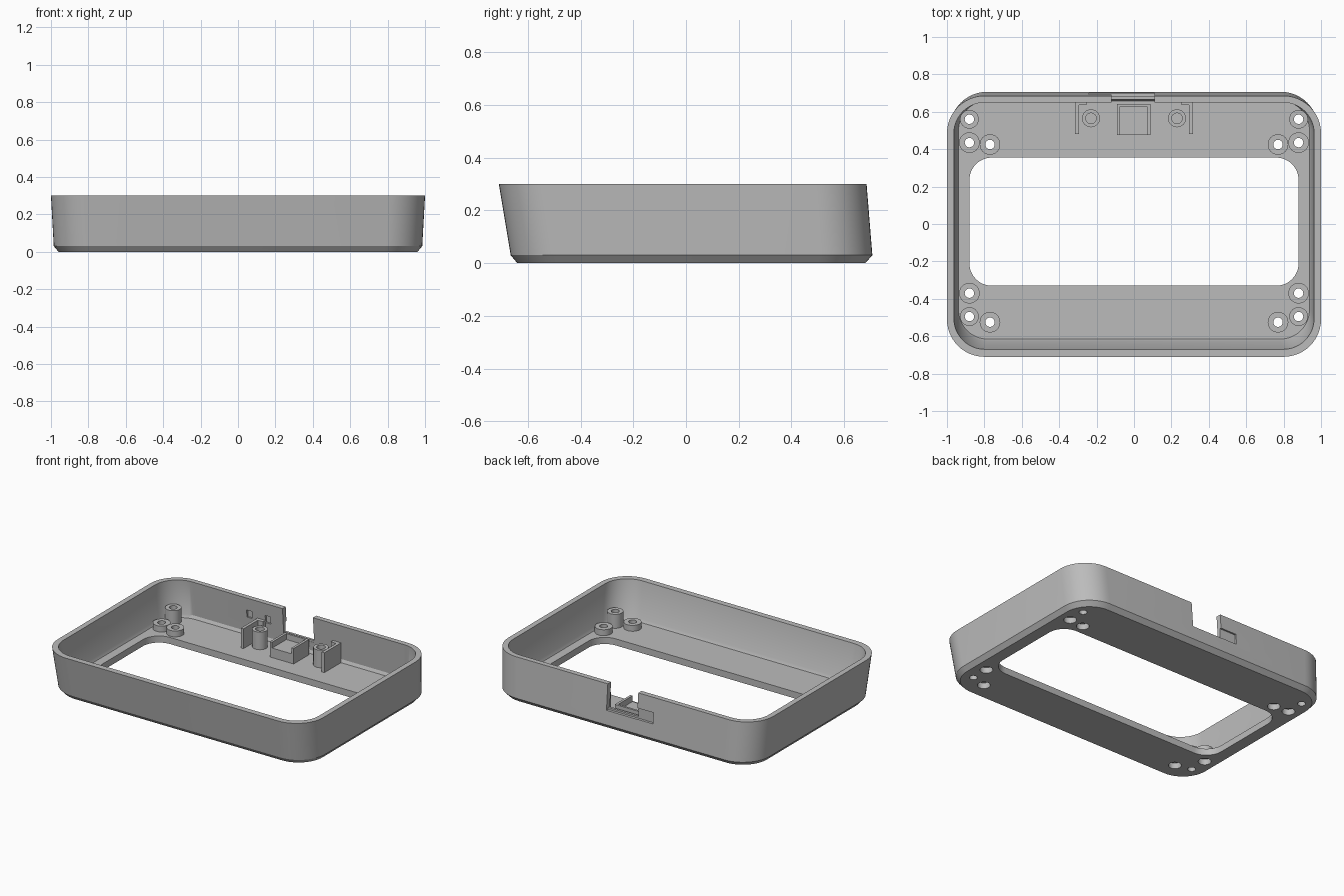
import bpy, bmesh, math

cube = bpy.data.objects.get("Cube")
if cube:
    bpy.data.objects.remove(cube, do_unlink=True)

grey = bpy.data.materials.new("plain grey")
grey.use_nodes = True
colour = (0.5, 0.5, 0.5, 1)
grey.diffuse_color = colour
grey.node_tree.nodes["Principled BSDF"].inputs["Base Color"].default_value = colour

FLOOR = 0.045


def finish(name, bm):
    bmesh.ops.recalc_face_normals(bm, faces=bm.faces[:])
    mesh = bpy.data.meshes.new(name)
    bm.to_mesh(mesh)
    bm.free()
    ob = bpy.data.objects.new(name, mesh)
    bpy.context.collection.objects.link(ob)
    mesh.materials.append(grey)
    return ob


def rounded_loop(bm, half_x, y0, y1, r, z, steps=12):
    """Rounded rectangle of vertices at height z."""
    verts = []
    corners = [(half_x - r, y1 - r), (r - half_x, y1 - r),
               (r - half_x, y0 + r), (half_x - r, y0 + r)]
    for i, (cx, cy) in enumerate(corners):
        for s in range(steps + 1):
            a = math.pi / 2 * (i + s / steps)
            verts.append(bm.verts.new((cx + r * math.cos(a), cy + r * math.sin(a), z)))
    return verts


def bridge(bm, loops):
    """Join successive closed loops, and the last one to the first."""
    n = len(loops[0])
    for a, b in zip(loops, loops[1:] + loops[:1]):
        for i in range(n):
            j = (i + 1) % n
            bm.faces.new((a[i], a[j], b[j], b[i]))


def box(name, x0, x1, y0, y1, z0, z1):
    bm = bmesh.new()
    bmesh.ops.create_cube(bm, size=1)
    for v in bm.verts:
        v.co = ((x0 + x1) / 2 + v.co.x * (x1 - x0),
                (y0 + y1) / 2 + v.co.y * (y1 - y0),
                (z0 + z1) / 2 + v.co.z * (z1 - z0))
    return finish(name, bm)


def tube(name, x, y, outer, inner, z0, z1, n=32):
    bm = bmesh.new()
    loops = []
    for r, z in ((outer, z0), (outer, z1), (inner, z1), (inner, z0)):
        loops.append([bm.verts.new((x + r * math.cos(math.tau * i / n),
                                    y + r * math.sin(math.tau * i / n), z))
                      for i in range(n)])
    bridge(bm, loops)
    return finish(name, bm)


def cut(target, cutter):
    cutter.hide_render = True
    mod = target.modifiers.new("cut", 'BOOLEAN')
    mod.operation = 'DIFFERENCE'
    mod.solver = 'EXACT'
    mod.object = cutter
    bpy.context.view_layer.objects.active = target
    bpy.ops.object.modifier_apply(modifier=mod.name)
    bpy.data.objects.remove(cutter, do_unlink=True)


def drill(target, x, y, r):
    bm = bmesh.new()
    bmesh.ops.create_cone(bm, cap_ends=True, segments=32, radius1=r, radius2=r, depth=0.2)
    bmesh.ops.translate(bm, verts=bm.verts[:], vec=(x, y, 0))
    cut(target, finish("drill", bm))


# Sloped tray wall with chamfered foot, floor and window opening
bm = bmesh.new()
bridge(bm, [rounded_loop(bm, *p) for p in (
    (0.96, -0.64, 0.68, 0.18, 0),
    (0.985, -0.665, 0.707, 0.2, 0.03),
    (1.0, -0.71, 0.685, 0.2, 0.3),
    (0.963, -0.67, 0.65, 0.165, 0.3),
    (0.948, -0.627, 0.668, 0.165, 0.065),
    (0.938, -0.615, 0.658, 0.155, FLOOR),
    (0.88, -0.33, 0.355, 0.12, FLOOR),
    (0.88, -0.33, 0.355, 0.12, 0))])
tray = finish("tray_shell", bm)

# Connector notch, outside recess and two small inside pockets in the back wall
cut(tray, box("notch", -0.12, 0.11, 0.6, 0.8, 0.125, 0.4))
cut(tray, box("recess", -0.24, 0.105, 0.682, 0.8, 0.126, 0.2))
for x in (-0.375, -0.235):
    cut(tray, box("pocket", x - 0.02, x + 0.02, 0.6, 0.672, 0.165, 0.215))

# Screw posts and counterbored bosses in each corner
for side, s in (("left", 1), ("right", -1)):
    for end, tall, low_a, low_b in (
            ("back", (0.88, 0.56), (0.88, 0.435), (0.77, 0.425)),
            ("front", (0.88, -0.495), (0.88, -0.37), (0.77, -0.525))):
        drill(tray, s * tall[0], tall[1], 0.025)
        tube(f"{end}_{side}_screw_post", s * tall[0], tall[1], 0.05, 0.025, FLOOR - 0.005, 0.14)
        for k, (x, y) in enumerate((low_a, low_b)):
            drill(tray, s * x, y, 0.04)
            tube(f"{end}_{side}_boss_{k + 1}", s * x, y, 0.055, 0.025, FLOOR - 0.005, 0.085)

    # Board post and angled bracket beside the connector
    tube(f"{side}_board_post", s * 0.23, 0.565, 0.048, 0.028, FLOOR - 0.005, 0.165)
    x0, x1 = sorted((s * 0.295, s * 0.315))
    box(f"{side}_bracket_arm", x0, x1, 0.48, 0.66, FLOOR - 0.005, 0.18)
    x0, x1 = sorted((s * 0.255, s * 0.315))
    box(f"{side}_bracket_return", x0, x1, 0.635, 0.66, FLOOR - 0.005, 0.18)

# Connector cradle: raised bed with three low walls
box("cradle_bed", -0.09, 0.085, 0.475, 0.64, FLOOR - 0.005, 0.11)
box("cradle_right_wall", -0.092, -0.075, 0.475, 0.642, FLOOR - 0.005, 0.15)
box("cradle_left_wall", 0.07, 0.087, 0.475, 0.642, FLOOR - 0.005, 0.15)
box("cradle_back_wall", -0.092, 0.087, 0.628, 0.642, FLOOR - 0.005, 0.15)
# Lip on the notch sill
box("notch_lip", -0.12, 0.11, 0.665, 0.681, 0.1, 0.138)

# Smooth rounded surfaces, keep hard edges
bpy.ops.object.select_all(action='DESELECT')
for ob in bpy.context.collection.objects:
    if ob.type == 'MESH' and ob.data.materials and ob.data.materials[0] == grey:
        ob.select_set(True)
        bpy.context.view_layer.objects.active = ob
bpy.ops.object.shade_smooth_by_angle(angle=math.radians(30))
